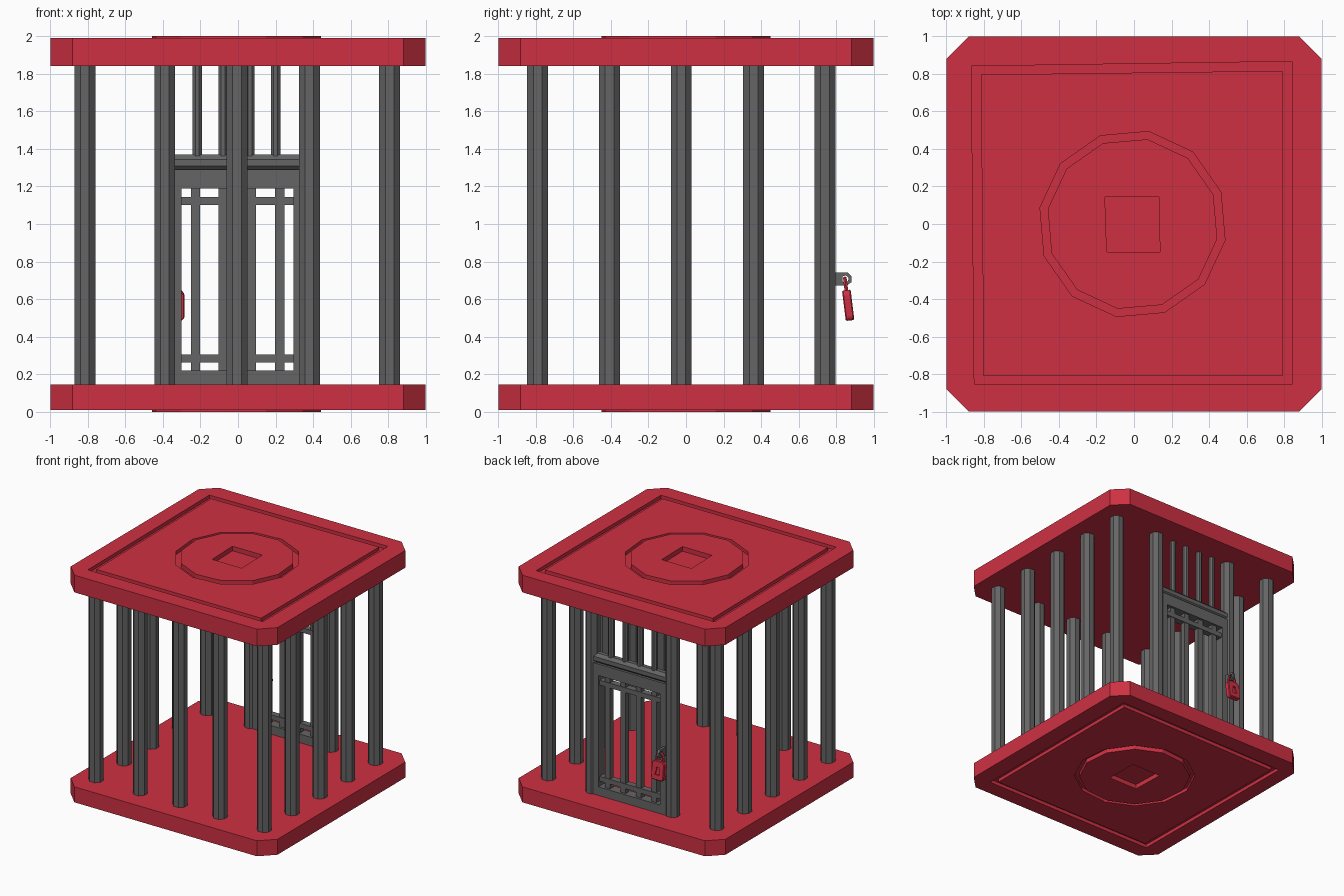
import bpy, bmesh
from math import pi, cos, sin, radians
from mathutils import Matrix, Vector

if "Cube" in bpy.data.objects:
    bpy.data.objects.remove(bpy.data.objects["Cube"])


def material(name, color):
    m = bpy.data.materials.new(name)
    m.diffuse_color = (*color, 1)
    m.use_nodes = True
    m.node_tree.nodes["Principled BSDF"].inputs["Base Color"].default_value = m.diffuse_color
    return m


RED = material("red_paint", (0.62, 0.03, 0.055))
IRON = material("dark_iron", (0.13, 0.13, 0.13))


def finish(name, bm, mat):
    bmesh.ops.recalc_face_normals(bm, faces=bm.faces)
    me = bpy.data.meshes.new(name)
    bm.to_mesh(me)
    bm.free()
    me.materials.append(mat)
    ob = bpy.data.objects.new(name, me)
    bpy.context.collection.objects.link(ob)
    return ob


def add_prism(bm, outer, z0, z1, inner=None):
    """Extrude an outline from z0 to z1, optionally with a matching inner hole."""
    n = len(outer)
    loops = [[bm.verts.new((x, y, z)) for x, y in pts]
             for pts in (outer, inner) if pts for z in (z0, z1)]
    def wall(a, b):
        for i in range(n):
            j = (i + 1) % n
            bm.faces.new((a[i], a[j], b[j], b[i]))
    wall(loops[0], loops[1])
    if inner:
        wall(loops[2], loops[3])
        wall(loops[0], loops[2])
        wall(loops[1], loops[3])
    else:
        bm.faces.new(loops[0])
        bm.faces.new(loops[1])


def prism(name, outer, z0, z1, mat, inner=None):
    bm = bmesh.new()
    add_prism(bm, outer, z0, z1, inner)
    return finish(name, bm, mat)


def box(name, x0, x1, y0, y1, z0, z1, mat=IRON):
    return prism(name, [(x0, y0), (x1, y0), (x1, y1), (x0, y1)], z0, z1, mat)


def ngon(n, r, cx=0, cy=0, start=0):
    return [(cx + r * cos(start + 2 * pi * i / n), cy + r * sin(start + 2 * pi * i / n))
            for i in range(n)]


def cut(ob, cutter):
    mod = ob.modifiers.new("cut", 'BOOLEAN')
    mod.operation = 'DIFFERENCE'
    mod.solver = 'EXACT'
    mod.object = cutter
    bpy.context.view_layer.objects.active = ob
    bpy.ops.object.modifier_apply(modifier=mod.name)
    bpy.data.objects.remove(cutter)


# Plates: chamfered slab with frame groove, round pocket and raised disc
E, C = 0.997, 0.88
SLAB = [(-E, -C), (-C, -E), (C, -E), (E, -C), (E, C), (C, E), (-C, E), (-E, C)]
FRAME_OUT = [(-0.85, -0.855), (0.84, -0.855), (0.84, 0.865), (-0.865, 0.84)]
FRAME_IN = [(-0.80, -0.81), (0.79, -0.81), (0.79, 0.815), (-0.815, 0.795)]
SQUARE = [(-0.145, -0.148), (0.138, -0.148), (0.133, 0.145), (-0.155, 0.145)]
DEPTH, RISE = 0.03, 0.01


def plate(name, z_in, z_out, d):
    slab = prism(name, SLAB, z_in, z_out, RED)
    floor = z_out - d * DEPTH
    bm = bmesh.new()
    add_prism(bm, FRAME_OUT, floor, z_out + d * 0.1, FRAME_IN)
    add_prism(bm, ngon(12, 0.5, -0.008, 0, radians(20)), floor, z_out + d * 0.1)
    cut(slab, finish("groove_cutter", bm, RED))
    disc = prism(name + "_disc", ngon(12, 0.458, -0.008, 0, radians(20)),
                 floor - d * 0.005, z_out + d * RISE, RED)
    cut(disc, prism("square_cutter", SQUARE, floor, z_out + d * 0.1, RED))


plate("floor_plate", 0.145, 0.01, -1)
plate("roof_plate", 1.84, 1.99, 1)

# Cage bars: five per side, centre of the back left open for the door
XS = [-0.815, -0.39, -0.005, 0.38, 0.807]
YS = [-0.79, -0.407, -0.025, 0.36, 0.74]
for i, x in enumerate(XS):
    for j, y in enumerate(YS):
        if (i in (0, 4) or j in (0, 4)) and (i, j) != (2, 4):
            prism("cage_bar", ngon(8, 0.06, x, y, pi / 8), 0.14, 1.845, IRON)

# Door lintel and the short bars above it
lintel = prism("door_lintel", ngon(8, 0.046, 0, 0, pi / 8), -0.36, 0.36, IRON)
lintel.data.transform(Matrix.Translation((0, 0.74, 1.327)) @ Matrix.Rotation(pi / 2, 4, 'Y'))
for x in (-0.217, -0.08, 0.063, 0.2):
    prism("upper_bar", ngon(8, 0.027, x, 0.74, pi / 8), 1.34, 1.845, IRON)

# Door frame
DY0, DY1 = 0.70, 0.785
box("door_stile_left", -0.37, -0.30, DY0, DY1, 0.145, 1.29)
box("door_stile_right", 0.295, 0.36, DY0, DY1, 0.145, 1.29)
box("door_bottom_rail", -0.30, 0.295, DY0, DY1, 0.145, 0.22)
box("door_top_rail", -0.30, 0.295, DY0, DY1, 1.19, 1.29)

# Door grille
for x in (-0.226, -0.078, 0.072, 0.222):
    box("door_bar", x - 0.025, x + 0.025, 0.72, 0.765, 0.21, 1.2)
for z in (0.285, 1.123):
    box("door_crossbar", -0.31, 0.305, 0.715, 0.77, z - 0.021, z + 0.021)

# Hasp: flat tab with an eye, standing out from the door
LX = -0.345
hasp_out = [(0.77, 0.672), (0.855, 0.672), (0.88, 0.69), (0.88, 0.722), (0.86, 0.742), (0.77, 0.742)]
eye = [(0.832, 0.693), (0.855, 0.69), (0.864, 0.702), (0.864, 0.716), (0.85, 0.727), (0.832, 0.72)]
hasp = prism("hasp", hasp_out, -0.012, 0.012, IRON, eye)
# profile (u, v) -> (y, z), thickness along x
hasp.data.transform(Matrix(((0, 0, 1, LX), (1, 0, 0, 0), (0, 1, 0, 0), (0, 0, 0, 1))))

# Padlock in local space: x width, y thickness, z up; tilted when placed
PLACE = Matrix.Translation((LX, 0.847, 0.70)) @ Matrix.Rotation(radians(7), 4, 'X')
UPRIGHT = Matrix(((1, 0, 0, 0), (0, 0, 1, 0), (0, 1, 0, 0), (0, 0, 0, 1)))
body_pts = [(-0.045, -0.215), (0.045, -0.215), (0.06, -0.2), (0.06, -0.075),
            (0.042, -0.052), (-0.042, -0.052), (-0.06, -0.075), (-0.06, -0.2)]
body = prism("padlock_body", body_pts, -0.023, 0.023, RED)
keyhole = [(-0.024, -0.17), (0.024, -0.17), (0.012, -0.125), (0.014, -0.105),
           (-0.014, -0.105), (-0.012, -0.125)]
bevel = body.modifiers.new("soft_edges", 'BEVEL')
bevel.width, bevel.segments = 0.006, 1
bpy.context.view_layer.objects.active = body
bpy.ops.object.modifier_apply(modifier=bevel.name)
cut(body, prism("keyhole_cutter", keyhole, 0.011, 0.06, RED))
body.data.transform(PLACE @ UPRIGHT)

# Shackle: bent rod through the eye
R, T = 0.032, 0.011
path = [(-R, -0.07)] + [(R * cos(a), -0.022 + R * sin(a))
                        for a in (pi - pi * k / 6 for k in range(7))] + [(R, -0.07)]
bm = bmesh.new()
rings = []
for k, (px, pz) in enumerate(path):
    a, b = path[max(k - 1, 0)], path[min(k + 1, len(path) - 1)]
    t = Vector((b[0] - a[0], 0, b[1] - a[1])).normalized()
    side = Vector((0, 1, 0)).cross(t)
    rings.append([bm.verts.new(Vector((px, 0, pz)) + side * u + Vector((0, v, 0)))
                  for u, v in ngon(6, T)])
for a, b in zip(rings, rings[1:]):
    for i in range(6):
        bm.faces.new((a[i], a[(i + 1) % 6], b[(i + 1) % 6], b[i]))
bm.faces.new(rings[0])
bm.faces.new(rings[-1])
shackle = finish("padlock_shackle", bm, RED)
shackle.data.transform(PLACE)

# Mirrored transforms flip faces, so make all normals point outward
for ob in (hasp, body):
    bm = bmesh.new()
    bm.from_mesh(ob.data)
    bmesh.ops.recalc_face_normals(bm, faces=bm.faces)
    bm.to_mesh(ob.data)
    bm.free()
